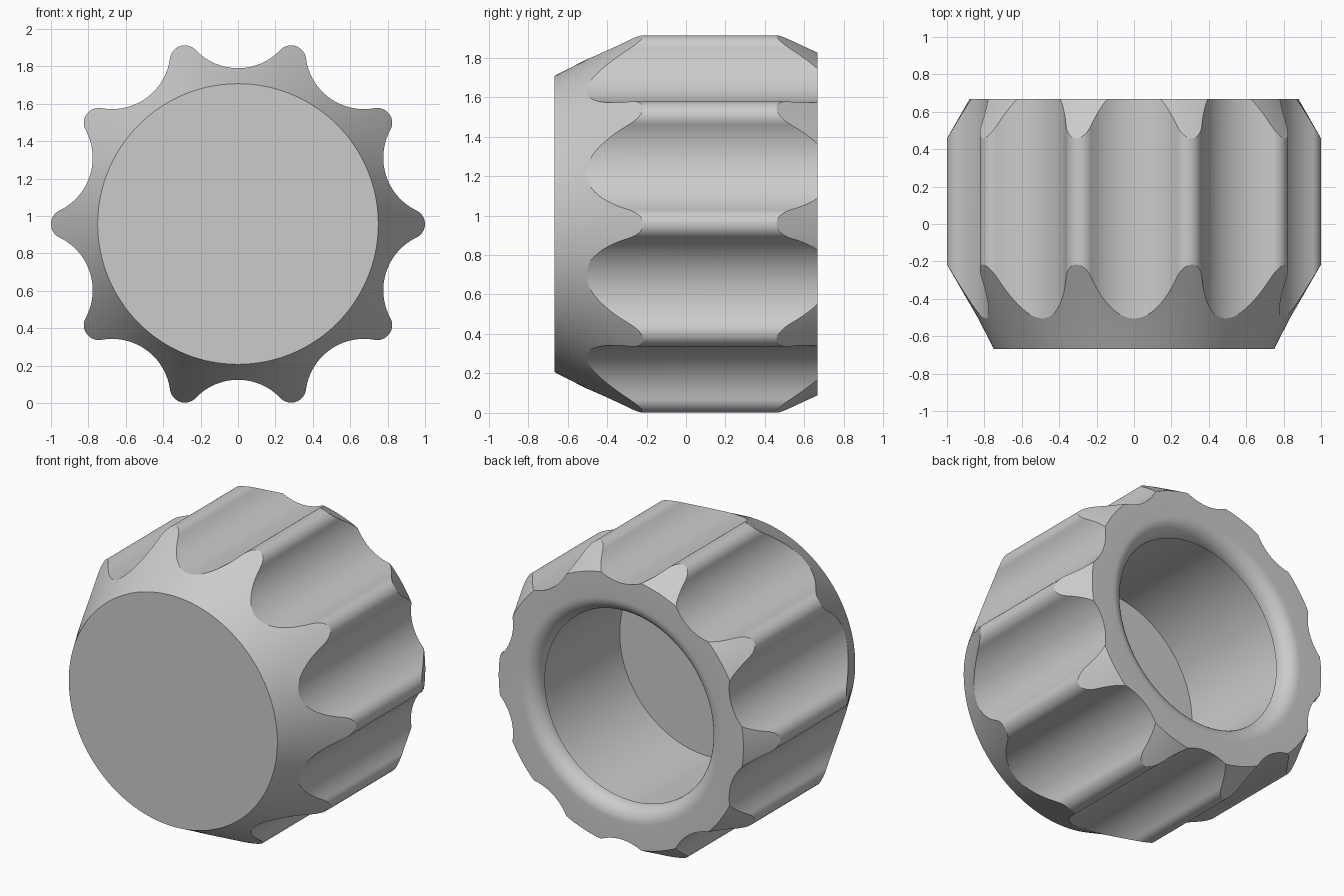
import bpy, bmesh, math
from mathutils import Vector

cube = bpy.data.objects.get("Cube")
if cube:
    bpy.data.objects.remove(cube)

LOBES = 10
HALF = math.pi / LOBES            # angle from a lobe tip to the next valley
TIP_R, VALLEY = 0.08, 0.833       # lobe rounding, radius at valley bottom
FRONT, BACK = -0.667, 0.667
SEAM, FRONT_SHOULDER, BACK_SHOULDER = -0.505, -0.217, 0.458
BACK_R = 0.88
BORE, FILLET, FLOOR = 0.618, 0.1, -0.22
CENTRE_Z = 0.957


def lobe_outline():
    """Closed outline of rounded lobes joined tangentially by scooped valleys."""
    c = 1 - TIP_R
    k = math.cos(HALF)
    scoop = (VALLEY**2 + c**2 - 2 * c * VALLEY * k - TIP_R**2) / (2 * (TIP_R - VALLEY + c * k))
    tip = Vector((c, 0))
    mid = Vector((math.cos(HALF), math.sin(HALF))) * (VALLEY + scoop)
    join = math.atan2(mid.y - tip.y, mid.x - tip.x)
    half = []
    for i in range(8):                                    # tip arc
        a = join * i / 8
        half.append(tip + TIP_R * Vector((math.cos(a), math.sin(a))))
    start, end = join + math.pi, HALF + math.pi
    for i in range(13):                                   # valley arc
        a = start + (end - start) * i / 12
        half.append(mid + scoop * Vector((math.cos(a), math.sin(a))))
    polar = [(p.length, math.atan2(p.y, p.x)) for p in half]
    polar += [(r, 2 * HALF - a) for r, a in reversed(polar[1:-1])]
    return [(r, a + 2 * HALF * n) for n in range(LOBES) for r, a in polar]


outline = lobe_outline()
bm = bmesh.new()


def ring(rule):
    """One loop of vertices; rule maps outline radius to (radius, y)."""
    verts = []
    for p, a in outline:
        r, y = rule(p)
        verts.append(bm.verts.new((r * math.cos(a), y, CENTRE_Z + r * math.sin(a))))
    return verts


def front_chamfer(p):
    t = (p - VALLEY) / (1 - VALLEY)
    return p, SEAM + t * (FRONT_SHOULDER - SEAM)


def back_chamfer(p):
    t = max(0, (p - BACK_R) / (1 - BACK_R))
    return p, BACK + t * (BACK_SHOULDER - BACK)


# Outer body: front cap, bevel, fluted grip, back bevel
rings = [ring(lambda p: (0.75, FRONT)),
         ring(lambda p: (VALLEY, SEAM)),
         ring(front_chamfer),
         ring(back_chamfer),
         ring(lambda p: (min(p, BACK_R), BACK))]

# Rounded mouth of the bore
for i in range(11):
    a = math.pi / 2 * i / 10
    rings.append(ring(lambda p: (BORE + FILLET * (1 - math.sin(a)),
                                 BACK - FILLET * (1 - math.cos(a)))))

# Small undercut, bore wall and floor
rings.append(ring(lambda p: (BORE + 0.012, BACK - FILLET)))
rings.append(ring(lambda p: (BORE + 0.012, FLOOR)))

n = len(outline)
for a, b in zip(rings, rings[1:]):
    for i in range(n):
        j = (i + 1) % n
        bm.faces.new((a[i], a[j], b[j], b[i]))
bm.faces.new(rings[0])
bm.faces.new(rings[-1])
bmesh.ops.remove_doubles(bm, verts=bm.verts, dist=0.0005)
bmesh.ops.recalc_face_normals(bm, faces=bm.faces)

mesh = bpy.data.meshes.new("fluted_knob")
bm.to_mesh(mesh)
bm.free()
knob = bpy.data.objects.new("fluted_knob", mesh)
bpy.context.collection.objects.link(knob)

# Plain grey finish
grey = bpy.data.materials.new("plain_grey")
grey.use_nodes = True
colour = (0.6, 0.6, 0.6, 1)
grey.diffuse_color = colour
grey.node_tree.nodes["Principled BSDF"].inputs["Base Color"].default_value = colour
mesh.materials.append(grey)

bpy.ops.object.select_all(action="DESELECT")
knob.select_set(True)
bpy.context.view_layer.objects.active = knob
bpy.ops.object.shade_smooth_by_angle(angle=math.radians(20))
